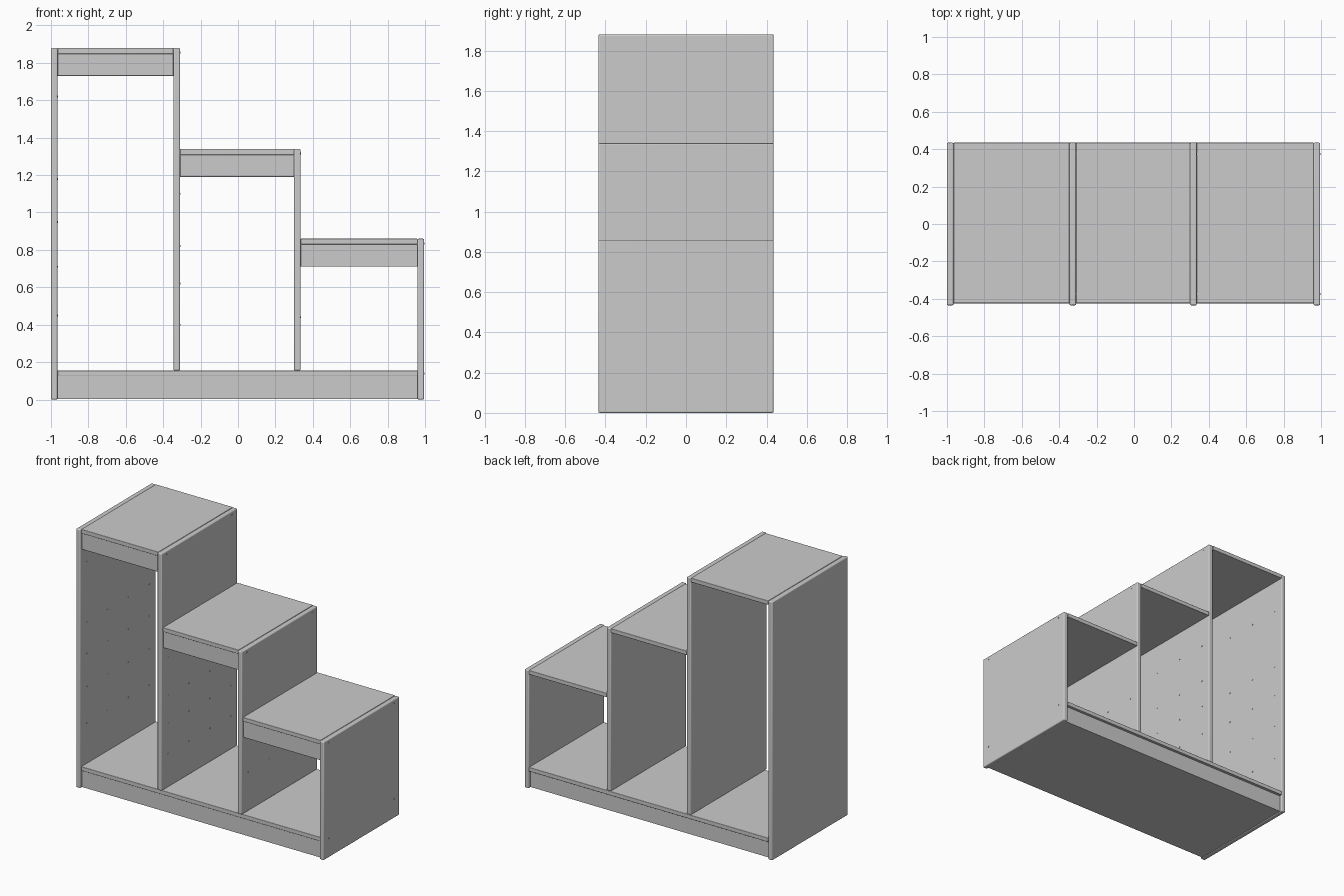
import bpy, math
from mathutils import Matrix

cube = bpy.data.objects.get("Cube")
if cube:
    bpy.data.objects.remove(cube, do_unlink=True)

grey = bpy.data.materials.new("light grey board")
grey.use_nodes = True
colour = (0.6, 0.6, 0.6, 1)
grey.diffuse_color = colour
grey.node_tree.nodes["Principled BSDF"].inputs["Base Color"].default_value = colour


def finish(name, bevel=0.0):
    ob = bpy.context.object
    ob.name = name
    ob.data.materials.append(grey)
    if bevel:
        mod = ob.modifiers.new("rounded edges", 'BEVEL')
        mod.width, mod.segments = bevel, 3
        bpy.ops.object.shade_smooth_by_angle(angle=math.radians(35))
    return ob


def board(name, x, y, z, bevel=0.0):
    """Box between the given (low, high) limits on each axis."""
    bpy.ops.mesh.primitive_cube_add(size=1)
    ob = finish(name, bevel)
    spans = (x, y, z)
    size = [hi - lo for lo, hi in spans]
    mid = [(lo + hi) / 2 for lo, hi in spans]
    ob.data.transform(Matrix.Translation(mid) @ Matrix.Diagonal((*size, 1)))
    return ob


def pins(name, x, ys, zs):
    """Grid of tiny round fixings on a panel face looking along +x."""
    for z in zs:
        for y in ys:
            bpy.ops.mesh.primitive_cylinder_add(
                vertices=8, radius=0.005, depth=0.006,
                location=(x, y, z), rotation=(0, math.pi / 2, 0))
            finish(name)


T = 0.035                      # panel thickness
BACK, FRONT = 0.435, -0.435
SHELF_TOP = 0.155
panel_x = [-1.0, -0.345, 0.3, 0.96]
heights = [1.88, 1.34, 0.86]

# Upright panels: the outer two reach the floor
names = ["tall_side_panel", "tall_divider", "middle_divider", "short_side_panel"]
tops = [heights[0]] + heights
for i, (name, x, top) in enumerate(zip(names, panel_x, tops)):
    foot = 0 if i in (0, 3) else SHELF_TOP
    board(name, (x, x + T), (FRONT, BACK), (foot, top), 0.007)

# Step boards with a front rail under each
for i, top in enumerate(heights):
    span = (panel_x[i] + T, panel_x[i + 1])
    board("step_top", span, (FRONT + 0.012, BACK), (top - 0.03, top), 0.003)
    board("step_rail", span, (FRONT + 0.02, FRONT + 0.05),
          (top - 0.15, top - 0.03), 0.003)

# Base shelf and plinth
inner = (panel_x[0] + T, panel_x[3])
board("base_shelf", inner, (FRONT + 0.01, BACK), (SHELF_TOP - 0.03, SHELF_TOP), 0.003)
board("plinth", inner, (FRONT + 0.018, BACK - 0.02), (0.004, SHELF_TOP - 0.03))

# Shelf pins inside the bays
columns = (-0.36, -0.12, 0.12, 0.36)
for x, rows in zip(panel_x, [(0.45, 0.71, 0.95, 1.18, 1.62),
                             (0.4, 0.62, 0.82, 1.1), (0.44,)]):
    pins("shelf_pin", x + T, columns, rows)

# Screw heads on the outer step faces
for x, top in zip(panel_x[1:], heights):
    pins("screw_head", x + T, (-0.375, 0.375), (top - 0.025,))
pins("screw_head", panel_x[3] + T, (-0.375, 0.375), (0.14,))
